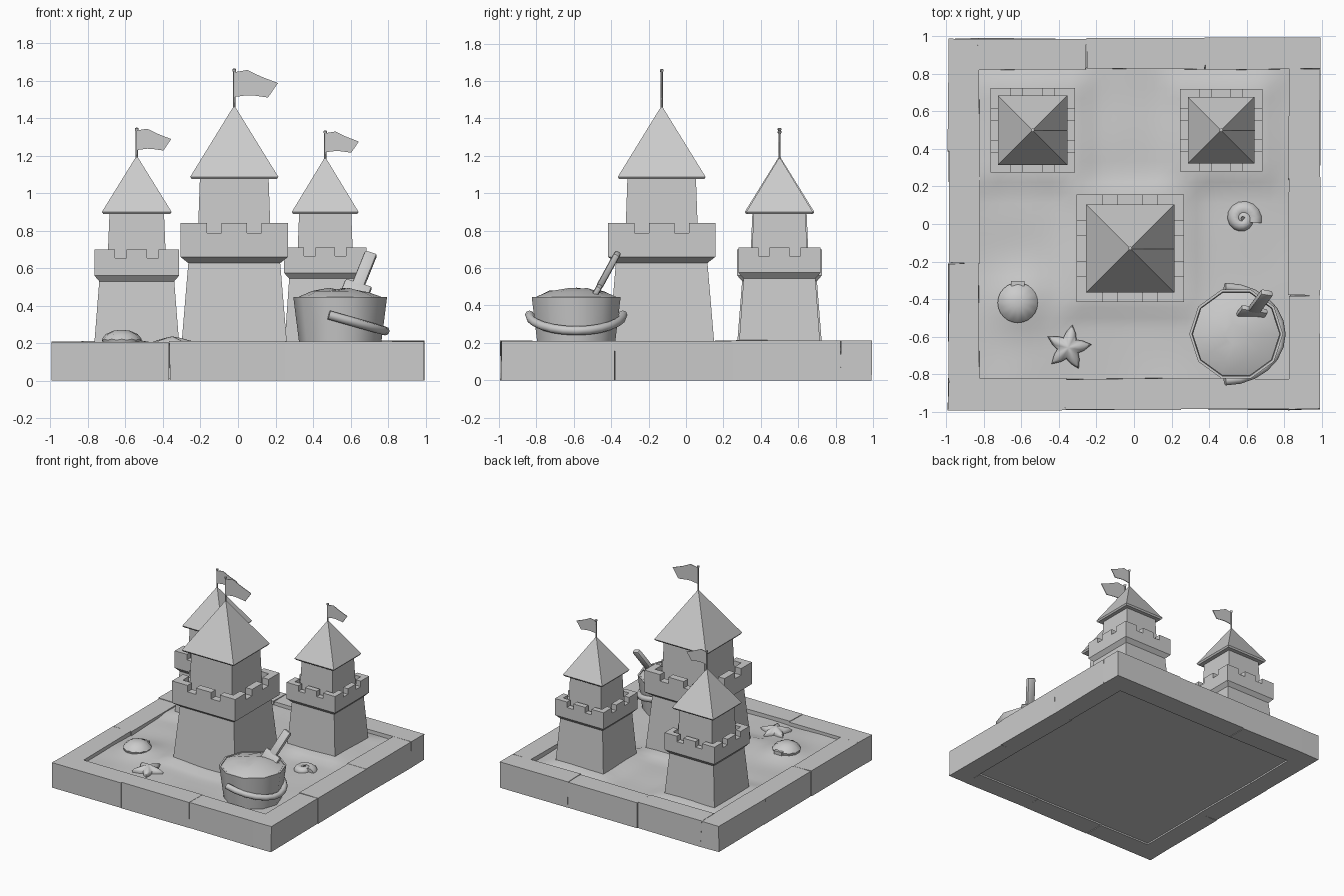
import bpy, bmesh, math, random
from mathutils import Vector, Matrix, noise

if "Cube" in bpy.data.objects:
    bpy.data.objects.remove(bpy.data.objects["Cube"])
random.seed(4)


def make(name, bm, smooth=None):
    bmesh.ops.recalc_face_normals(bm, faces=bm.faces)
    me = bpy.data.meshes.new(name)
    bm.to_mesh(me)
    bm.free()
    ob = bpy.data.objects.new(name, me)
    bpy.context.collection.objects.link(ob)
    if smooth:
        bpy.ops.object.select_all(action='DESELECT')
        ob.select_set(True)
        bpy.context.view_layer.objects.active = ob
        bpy.ops.object.shade_smooth_by_angle(angle=math.radians(smooth))
    return ob


def box(bm, lo, hi, jit=0.0):
    lo, hi = Vector(lo), Vector(hi)
    m = Matrix.Translation((lo + hi) / 2) @ Matrix.Diagonal((*(hi - lo), 1))
    vs = bmesh.ops.create_cube(bm, size=1, matrix=m)['verts']
    for v in vs:
        v.co += Vector([random.uniform(-jit, jit) for _ in range(2)] + [0])
    return vs


def lathe(bm, profile, sides, phase=0.0, center=(0, 0)):
    # rings of (radius, z), closed with caps
    rings = []
    for r, z in profile:
        rings.append([bm.verts.new((center[0] + r * math.cos(phase + i * math.tau / sides),
                                    center[1] + r * math.sin(phase + i * math.tau / sides), z))
                      for i in range(sides)])
    for a, b in zip(rings, rings[1:]):
        for i in range(sides):
            j = (i + 1) % sides
            bm.faces.new((a[i], a[j], b[j], b[i]))
    bm.faces.new(rings[0])
    bm.faces.new(rings[-1])


def tube(name, pts, radii, sides, smooth):
    # tube swept along a path
    bm = bmesh.new()
    rings = []
    for k, p in enumerate(pts):
        t = (pts[min(k + 1, len(pts) - 1)] - pts[max(k - 1, 0)]).normalized()
        s = t.cross(Vector((0, 0, 1))).normalized()
        u = s.cross(t)
        rings.append([bm.verts.new(p + radii[k] * (s * math.cos(a) + u * math.sin(a)))
                      for a in (math.tau * i / sides for i in range(sides))])
    for a, b in zip(rings, rings[1:]):
        for i in range(sides):
            j = (i + 1) % sides
            bm.faces.new((a[i], a[j], b[j], b[i]))
    bm.faces.new(rings[0])
    bm.faces.new(rings[-1])
    return make(name, bm, smooth)


# border stones in a pinwheel: three per side
seams = [(-0.99, -0.365, 0.25, 0.83), (-0.99, -0.38, 0.245, 0.83),
         (-0.99, -0.38, 0.255, 0.83), (-0.99, -0.39, 0.21, 0.83)]
for k, s in enumerate(seams):
    for n in range(3):
        bm = bmesh.new()
        box(bm, (s[n], -0.99, 0), (s[n + 1], -0.825, random.uniform(0.205, 0.213)), 0.005)
        bm.transform(Matrix.Rotation(k * math.pi / 2, 4, 'Z'))
        make(f"border_stone_{k}_{n}", bm)

# towers: x, y, half widths (base, base top, wall, upper low, upper high, roof), heights, flag scale
TOWERS = {
    "main": (-0.02, -0.13, (.285, .245, .287, .197, .183, .235),
             (.627, .66, .787, .84, 1.075, 1.465, 1.665), 1.0),
    "left": (-0.54, 0.50, (.23, .2, .226, .158, .145, .186),
             (.53, .56, .655, .70, .888, 1.197, 1.35), .79),
    "right": (0.465, 0.50, (.22, .192, .22, .15, .139, .178),
              (.545, .575, .665, .71, .888, 1.19, 1.335), .77)}


# sand bed with gentle mounds around the towers and shell
def sand_z(x, y):
    z = 0.178 + 0.012 * noise.noise((x * 3, y * 3, 0.5))
    for tx, ty, w, *_ in TOWERS.values():
        d = max(abs(x - tx), abs(y - ty)) - w[0]
        z += 0.03 * math.exp(-(max(d, 0) / 0.07) ** 2)
    z += 0.045 * math.exp(-((x + 0.6) ** 2 + (y + 0.41) ** 2) / 0.025)
    return z


bm = bmesh.new()
bmesh.ops.create_grid(bm, x_segments=30, y_segments=30, size=0.835)
ext = bmesh.ops.extrude_face_region(bm, geom=bm.faces[:])
top = {v for v in ext['geom'] if isinstance(v, bmesh.types.BMVert)}
for v in bm.verts:
    v.co.z = sand_z(v.co.x, v.co.y) if v in top else 0.012
make("sand_bed", bm, 40)

for name, (x, y, w, h, fs) in TOWERS.items():
    at = Matrix.Translation((x, y, 0))
    W, th, r2 = w[2], 0.05 * w[2] / 0.25, math.sqrt(2)
    # body with flared parapet and upper storey
    bm = bmesh.new()
    prof = [(w[0], .15), (w[1], h[0]), (W, h[1]), (W, h[2]), (W - th, h[2]),
            (W - th, h[1] + .03), (w[3], h[1] + .03), (w[4], h[4] + .01)]
    lathe(bm, [(r * r2, z) for r, z in prof], 4, math.pi / 4)
    bm.transform(at)
    make(name + "_tower_body", bm)
    # battlements
    bm = bmesh.new()
    c, m = W * 0.49, W * 0.24
    for k in range(4):
        part = bmesh.new()
        box(part, (-W, -W, h[2]), (-W + c, -W + th, h[3]))
        box(part, (-m, -W, h[2]), (m, -W + th, h[3]))
        box(part, (W - c, -W, h[2]), (W - th, -W + th, h[3]))
        part.transform(at @ Matrix.Rotation(k * math.pi / 2, 4, 'Z'))
        tmp = bpy.data.meshes.new("tmp")
        part.to_mesh(tmp)
        part.free()
        bm.from_mesh(tmp)
        bpy.data.meshes.remove(tmp)
    make(name + "_battlements", bm)
    # pyramid roof
    bm = bmesh.new()
    lathe(bm, [((w[5] - .008) * r2, h[4]), (w[5] * r2, h[4] + .012), (.003, h[5])], 4, math.pi / 4)
    bm.transform(at)
    make(name + "_roof", bm)
    # pole with small knob
    bm = bmesh.new()
    p = h[6]
    lathe(bm, [(.006, h[5] - .03), (.006, p - .018), (.010, p - .012), (.010, p - .004), (.003, p)],
          8, 0, (x, y))
    make(name + "_flag_pole", bm, 40)
    # waving pennant
    bm = bmesh.new()
    upper = [(0, -.02), (.07, -.008), (.14, -.042), (.233, -.078)]
    lower = [(0, -.152), (.07, -.143), (.11, -.145), (.18, -.155)]
    for i in range(3):
        q = [upper[i], upper[i + 1], lower[i + 1], lower[i]]
        bm.faces.new([bm.verts.new((x + a * fs, y, p + b * fs)) for a, b in q])
    bmesh.ops.remove_doubles(bm, verts=bm.verts, dist=1e-4)
    bmesh.ops.solidify(bm, geom=bm.faces[:], thickness=0.005)
    make(name + "_flag", bm)

# bucket with open rim
BX, BY = 0.545, -0.587
bm = bmesh.new()
lathe(bm, [(.215, .17), (.25, .445), (.236, .445), (.232, .40)], 10, 0, (BX, BY))
make("bucket", bm, 40)

# heaped sand in bucket
bm = bmesh.new()
lathe(bm, [(.233, .41), (.233, .442), (.15, .468), (.06, .485)], 10, 0, (BX, BY))
for v in bm.verts:
    if v.co.z > 0.45:
        v.co.z += random.uniform(-.012, .012)
make("bucket_sand", bm, 40)

# bucket handle hanging down on one side
ts = [math.pi * i / 12 for i in range(13)]
tube("bucket_handle", [Vector((.485 + .30 * math.sin(t), BY + .25 * math.cos(t), .35 - .085 * math.sin(t)))
                       for t in ts], [.024] * 13, 8, 50)

# shovel stuck in the bucket
d = Vector((.085, .115, .21)).normalized()
wide = (Vector((1, 0, 0)) - d * d.x).normalized()
rot = Matrix((wide, d.cross(wide), d)).transposed().to_4x4()
for part, lo, hi in (("shovel_handle", (-.034, -.018, .04), (.034, .018, .255)),
                     ("shovel_blade", (-.075, -.016, -.06), (.075, .016, .06))):
    bm = bmesh.new()
    box(bm, lo, hi)
    bmesh.ops.bevel(bm, geom=bm.edges[:], offset=.012, segments=2, affect='EDGES', profile=.5)
    bm.transform(Matrix.Translation((.625, -.48, .47)) @ rot)
    make(part, bm, 40)

# starfish
bm = bmesh.new()
sx, sy, n = -.35, -.66, 20
rad = [.125, .085, .06, .085]
levels = [[bm.verts.new((sx + f * rad[i % 4] * math.cos(a), sy + f * rad[i % 4] * math.sin(a), z))
           for i, a in ((i, math.radians(80) + math.tau * i / n) for i in range(n))]
          for f, z in ((.9, .165), (1, .195), (.82, .212), (.35, .228))]
for a, b in zip(levels, levels[1:]):
    for i in range(n):
        bm.faces.new((a[i], a[(i + 1) % n], b[(i + 1) % n], b[i]))
bm.faces.new(levels[0])
tip = bm.verts.new((sx, sy, .236))
for i in range(n):
    bm.faces.new((levels[-1][i], levels[-1][(i + 1) % n], tip))
make("starfish", bm, 50)

# scallop shell: low ribbed fan with a hinge tab
bm = bmesh.new()
lathe(bm, [(.10, .20), (.107, .222), (.085, .248), (.045, .266), (.012, .27)], 24, 0, (-.62, -.42))
for i, v in enumerate(bm.verts):
    if i % 2 and i < 72:
        v.co.z -= .006
box(bm, (-.655, -.335, .205), (-.585, -.305, .232))
make("scallop_shell", bm, 40)

# half-buried spiral shell
pts, rs = [], []
for i in range(26):
    f = i / 25
    a = -0.35 + f * 3.4 * math.pi
    pts.append(Vector((.58 + .062 * (1 - f) * math.cos(a), .03 + .062 * (1 - f) * math.sin(a), .165 + .025 * f)))
    rs.append(.048 - .025 * f)
tube("spiral_shell", pts, rs, 10, 50)
